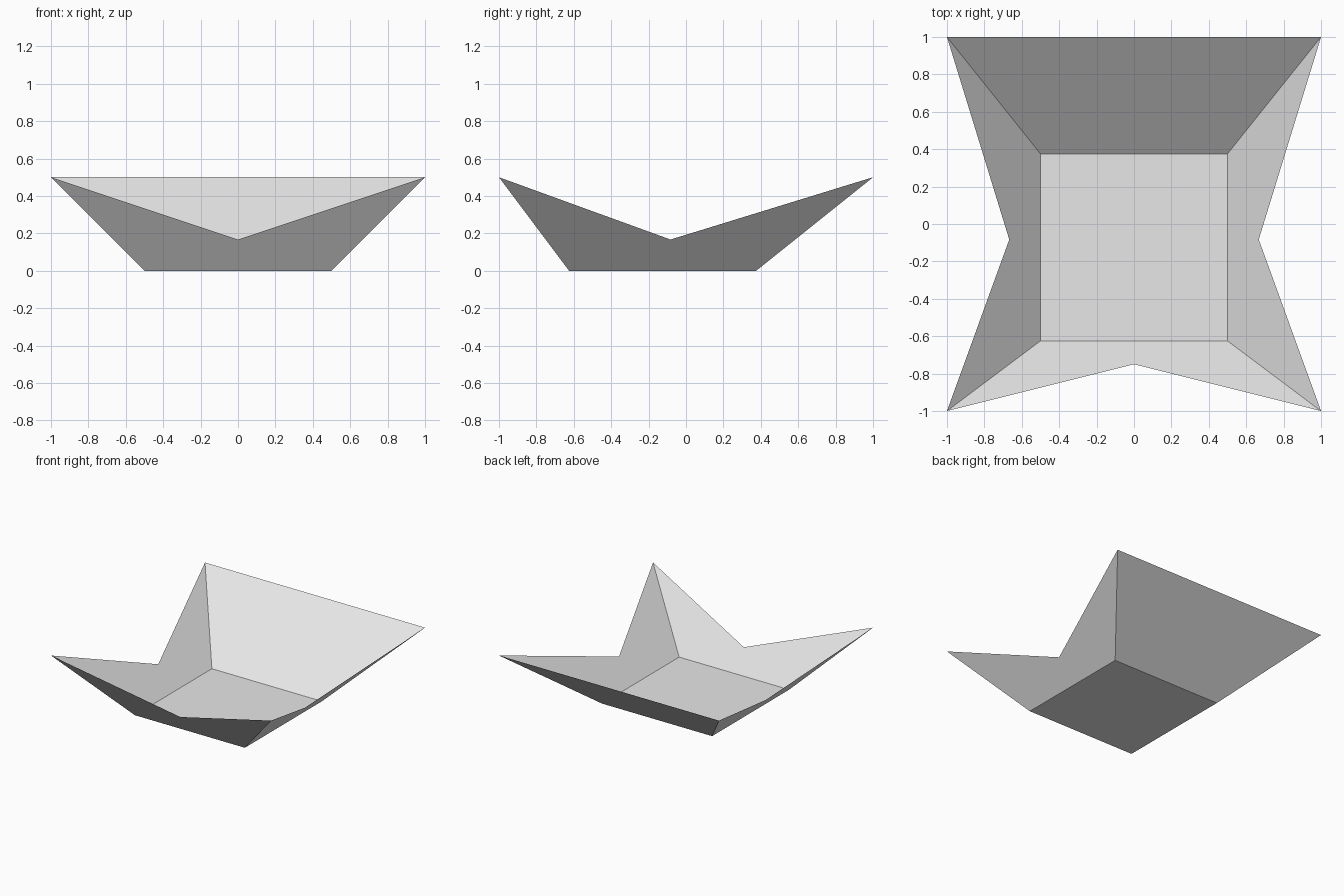
import bpy
import bmesh

cube = bpy.data.objects.get("Cube")
if cube:
    bpy.data.objects.remove(cube, do_unlink=True)

# Material
grey = bpy.data.materials.new("light grey")
grey.use_nodes = True
colour = (0.8, 0.8, 0.8, 1)
grey.diffuse_color = colour
grey.node_tree.nodes["Principled BSDF"].inputs["Base Color"].default_value = colour

RIM = 0.5          # height of the four corner tips
NOTCH = 0.167      # height of the dips in the front and side walls

bm = bmesh.new()


def ring(half_x, y_front, y_back, z):
    """Four corners, counter-clockwise from front right."""
    return [bm.verts.new((x, y, z)) for x, y in
            ((-half_x, y_front), (half_x, y_front), (half_x, y_back), (-half_x, y_back))]


# Square floor and the larger open rim
floor = ring(0.5, -0.625, 0.375, 0)
tips = ring(1, -1, 1, RIM)
bm.faces.new(floor)

# Notch points of the front, left and right walls; the back wall is whole
notches = [(0, -0.75), (0.667, -0.083), None, (-0.667, -0.083)]

# Sloping walls
for i, notch in enumerate(notches):
    j = (i + 1) % 4
    dip = [bm.verts.new((*notch, NOTCH))] if notch else []
    bm.faces.new([floor[j], floor[i], tips[i]] + dip + [tips[j]])

mesh = bpy.data.meshes.new("open_tray")
bm.to_mesh(mesh)
bm.free()
mesh.materials.append(grey)
tray = bpy.data.objects.new("open_tray", mesh)
bpy.context.collection.objects.link(tray)
